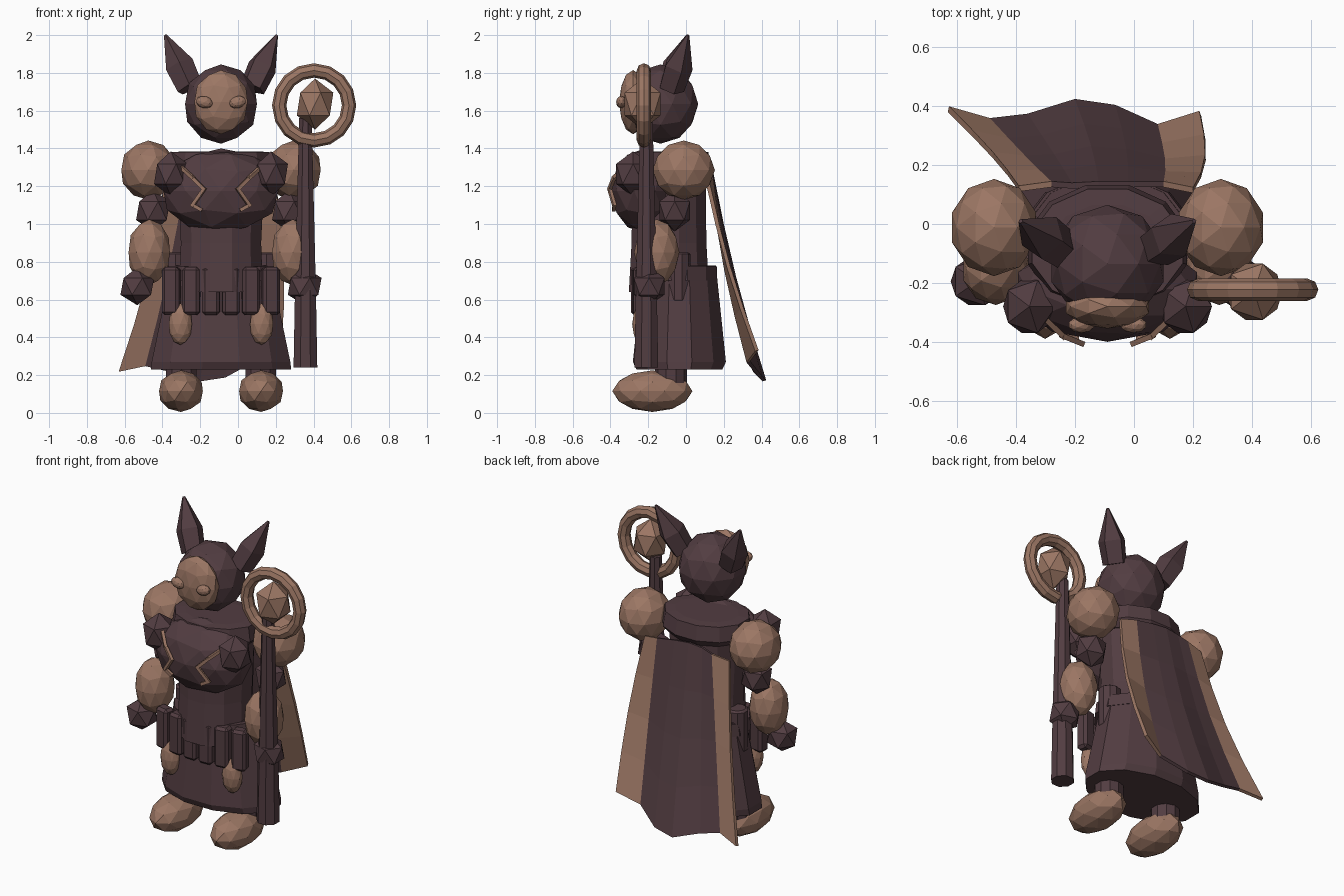
import bpy, bmesh, math
from mathutils import Vector

if "Cube" in bpy.data.objects:
    bpy.data.objects.remove(bpy.data.objects["Cube"], do_unlink=True)

CX = -0.09  # body centre line


def material(name, rgb):
    m = bpy.data.materials.new(name)
    m.use_nodes = True
    m.diffuse_color = (*rgb, 1)
    m.node_tree.nodes["Principled BSDF"].inputs["Base Color"].default_value = (*rgb, 1)
    return m


DARK = material("dark plum", (0.084, 0.046, 0.053))
TAN = material("warm tan", (0.33, 0.182, 0.127))


def finish(name, bm, *mats):
    bmesh.ops.recalc_face_normals(bm, faces=bm.faces)
    me = bpy.data.meshes.new(name)
    bm.to_mesh(me)
    bm.free()
    for m in mats:
        me.materials.append(m)
    ob = bpy.data.objects.new(name, me)
    bpy.context.collection.objects.link(ob)
    return ob


def ball(name, mat, loc, size, detail=2, rot=(0, 0, 0)):
    bm = bmesh.new()
    bmesh.ops.create_icosphere(bm, subdivisions=detail, radius=1)
    ob = finish(name, bm, mat)
    ob.location, ob.scale, ob.rotation_euler = loc, size, rot
    return ob


def lathe(name, mat, center, rings, sides, turn=0.5):
    """Stack of elliptical rings (z, rx, ry), capped at both ends."""
    bm = bmesh.new()
    loops = []
    for z, rx, ry in rings:
        angles = [math.tau * (i + turn) / sides for i in range(sides)]
        loops.append([bm.verts.new((center[0] + rx * math.cos(a),
                                    center[1] + ry * math.sin(a), z)) for a in angles])
    for low, high in zip(loops, loops[1:]):
        for i in range(sides):
            j = (i + 1) % sides
            bm.faces.new((low[i], low[j], high[j], high[i]))
    bm.faces.new(loops[0])
    bm.faces.new(loops[-1])
    return finish(name, bm, mat)


def spike(name, mat, start, end, rings, sides=4):
    """Tapered bar from start to end; rings are (fraction, radius)."""
    start, end = Vector(start), Vector(end)
    axis = end - start
    ob = lathe(name, mat, (0, 0), [(t * axis.length, r, r) for t, r in rings], sides)
    ob.location = start
    ob.rotation_euler = axis.to_track_quat("Z", "Y").to_euler()
    return ob


# Torso, collar and skirt
lathe("coat_body", DARK, (CX, -0.09), [(0.64, 0.23, 0.22), (0.9, 0.22, 0.205),
      (1.3, 0.24, 0.2)], 12)
lathe("collar", DARK, (CX, -0.08), [(1.25, 0.24, 0.19), (1.29, 0.28, 0.22),
      (1.38, 0.265, 0.205), (1.385, 0.2, 0.15)], 12)
lathe("skirt", DARK, (CX, -0.035), [(0.23, 0.385, 0.235), (0.27, 0.38, 0.255),
      (0.78, 0.27, 0.2)], 12)

# Head, face and chest
ball("head", DARK, (CX, -0.135, 1.635), (0.2, 0.2, 0.21))
ball("face", TAN, (CX, -0.28, 1.645), (0.148, 0.075, 0.17))
ball("chest", DARK, (CX, -0.22, 1.175), (0.32, 0.18, 0.225))


def chest_point(s, x, z):
    """Point lying just proud of the chest surface."""
    d = 1 - (x / 0.32) ** 2 - ((z - 1.175) / 0.225) ** 2
    return (CX + s * x, -0.232 - 0.18 * math.sqrt(max(d, 0)), z)


# Paired parts, mirrored about the body centre line
for s, side in ((-1, "right"), (1, "left")):
    ball(side + "_eye", TAN, (CX + s * 0.088, -0.342, 1.645), (0.046, 0.028, 0.032),
         2, (0, s * -0.25, 0))
    spike(side + "_horn", DARK, (CX + s * 0.165, -0.08, 1.72), (CX + s * 0.295, 0.01, 2.0),
          [(0, 0.072), (0.42, 0.08), (1, 0.008)], 5)
    ball(side + "_chest_pad", DARK, (CX + s * 0.265, -0.28, 1.265), (0.1, 0.105, 0.12), 1)
    ball(side + "_shoulder", TAN, (CX + s * 0.385, -0.012, 1.285), (0.15, 0.165, 0.157))
    ball(side + "_upper_arm", DARK, (CX + s * 0.36, -0.06, 1.07), (0.1, 0.095, 0.11), 1)
    ball(side + "_forearm", TAN, (CX + s * 0.38, -0.155, 0.85), (0.115, 0.12, 0.175))
    ball(side + "_hand", DARK, (CX + s * 0.443, -0.195, 0.67), (0.1, 0.095, 0.1), 1)
    lathe(side + "_hip_case", DARK, (CX + s * 0.24, -0.04), [(0.57, 0.05, 0.05),
          (0.6, 0.065, 0.065), (0.84, 0.065, 0.065), (0.85, 0.05, 0.05)], 10)
    lathe(side + "_leg", DARK, (CX + s * 0.21, -0.08), [(0.1, 0.085, 0.085),
          (0.4, 0.085, 0.085)], 10)
    ball(side + "_foot", TAN, (CX + s * 0.212, -0.178, 0.115), (0.122, 0.212, 0.11))
    ball(side + "_belt_charm", TAN, (CX + s * 0.215, -0.235, 0.47), (0.064, 0.05, 0.11))
    # Zigzag chest trim
    path = [chest_point(s, x, z) for x, z in
            ((0.21, 1.3), (0.15, 1.245), (0.09, 1.185), (0.15, 1.1), (0.105, 1.075))]
    for i, (a, b) in enumerate(zip(path, path[1:])):
        spike(f"{side}_chest_trim_{i + 1}", TAN, a, b, [(-0.08, 0.013), (1.08, 0.013)])

# Belt with a row of pouches
lathe("belt", DARK, (CX, -0.05), [(0.7, 0.3, 0.222), (0.775, 0.29, 0.222)], 12)
for i in range(6):
    x = (i - 2.5) * 0.105
    y = -0.255 + 0.45 * x * x
    bm = bmesh.new()
    bmesh.ops.create_cube(bm, size=1)
    bmesh.ops.scale(bm, vec=(0.092, 0.075, 0.255), verts=bm.verts)
    bmesh.ops.bevel(bm, geom=bm.edges[:], offset=0.016, segments=1, affect="EDGES")
    pouch = finish(f"pouch_{i + 1}", bm, DARK)
    pouch.location = (CX + x, y, 0.645)
    pouch.rotation_euler.z = 0.8 * x

# Staff with ring and orb
lathe("staff", DARK, (0.357, -0.21), [(0.24, 0.068, 0.068), (0.65, 0.06, 0.06),
      (1.56, 0.036, 0.036)], 8)
ball("staff_orb", TAN, (0.408, -0.23, 1.635), (0.108, 0.112, 0.135), 1)
bpy.ops.mesh.primitive_torus_add(major_radius=0.185, minor_radius=0.038, major_segments=16,
                                 minor_segments=8, location=(0.403, -0.223, 1.628),
                                 rotation=(math.pi / 2, 0, 0))
ring = bpy.context.object
ring.name = "staff_ring"
ring.data.materials.append(TAN)

# Cape: columns run from the collar to the hem, outer columns are trim
top = [(-0.39, 0.12, 1.22), (-0.28, 0.135, 1.24), (-0.21, 0.13, 1.26), (-0.12, 0.135, 1.27),
       (-0.02, 0.135, 1.26), (0.1, 0.135, 1.24), (0.2, 0.115, 1.22)]
hem = [(-0.63, 0.39, 0.22), (-0.49, 0.35, 0.25), (-0.36, 0.365, 0.22), (-0.2, 0.415, 0.17),
       (-0.065, 0.395, 0.19), (0.08, 0.33, 0.27), (0.225, 0.375, 0.33)]
bm = bmesh.new()
rows = 4
grid = []
for k, (a, b) in enumerate(zip(top, hem)):
    column = []
    for r in range(rows + 1):
        t = r / rows
        p = Vector(a).lerp(Vector(b), t)
        sag = math.sin(math.pi * t)
        p.y -= 0.02 * sag
        p.x += (0.03 if k in (0, 6) else 0.015) * sag
        column.append(bm.verts.new(p))
    grid.append(column)
for k in range(len(grid) - 1):
    for r in range(rows):
        f = bm.faces.new((grid[k][r], grid[k + 1][r], grid[k + 1][r + 1], grid[k][r + 1]))
        f.material_index = 1 if k in (0, len(grid) - 2) else 0
cape = finish("cape", bm, DARK, TAN)
solid = cape.modifiers.new("thickness", "SOLIDIFY")
solid.thickness = 0.02
solid.offset = 0
